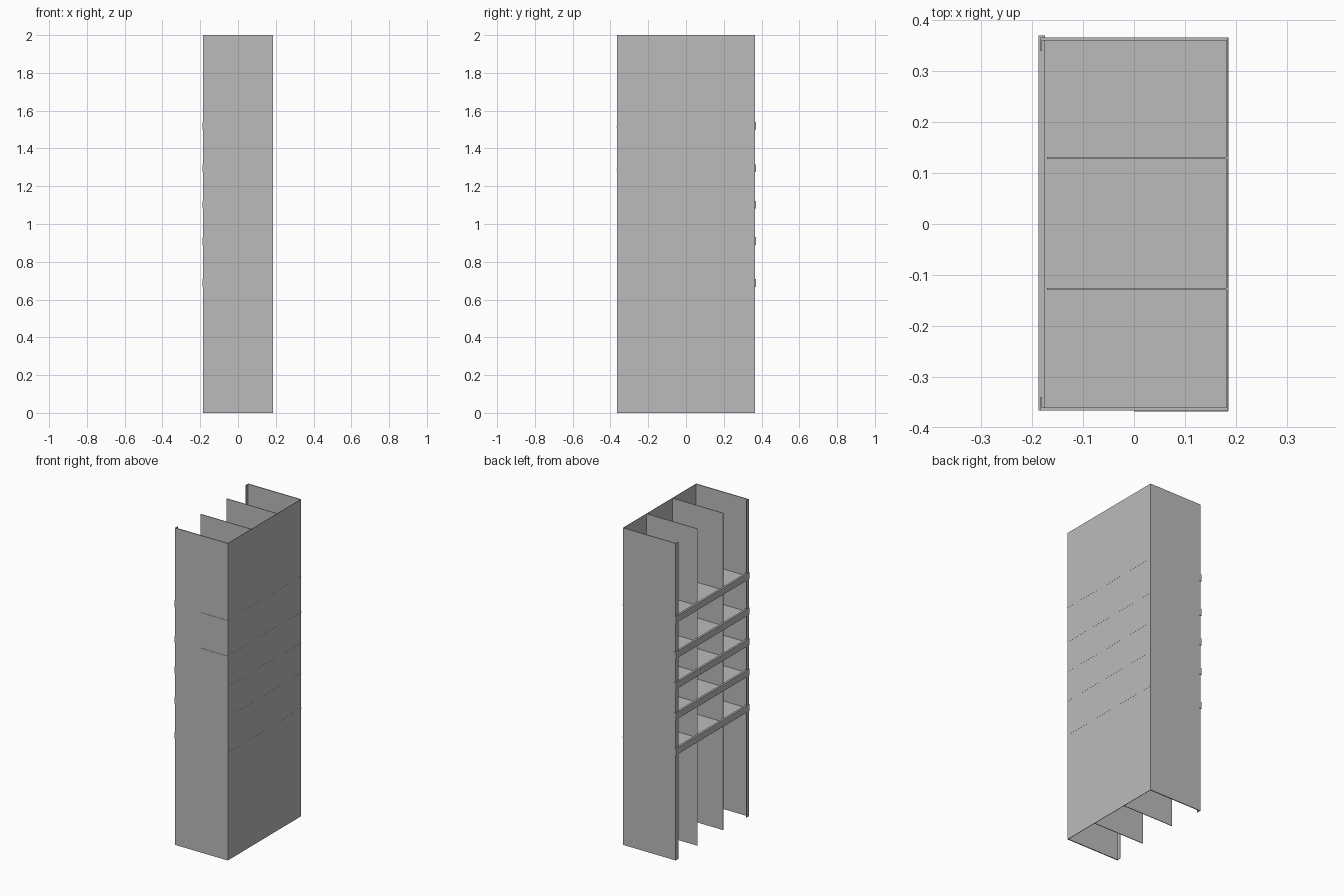
import bpy

old = bpy.data.objects.get("Cube")
if old:
    bpy.data.objects.remove(old, do_unlink=True)

grey = bpy.data.materials.new("painted_grey")
grey.use_nodes = True
COLOUR = (0.5, 0.5, 0.5, 1)
grey.diffuse_color = COLOUR
grey.node_tree.nodes["Principled BSDF"].inputs["Base Color"].default_value = COLOUR


def box(name, xs, ys, zs):
    """Flat-sided box spanning the given ranges."""
    spans = (xs, ys, zs)
    bpy.ops.mesh.primitive_cube_add(size=1, location=[(a + b) / 2 for a, b in spans])
    ob = bpy.context.object
    ob.name = name
    ob.scale = [b - a for a, b in spans]
    bpy.ops.object.transform_apply(location=False, rotation=False, scale=True)
    ob.data.materials.append(grey)
    return ob


OPEN, CLOSED = -0.184, 0.185     # x of the open side and of the closed panel
HALF = 0.366                     # half of the width along y
FULL = (0, 2)

# Closed panel
box("back_panel", (CLOSED - 0.003, CLOSED), (-HALF, HALF), FULL)

# End panels with an inward flange at the open side
for side, s in (("front", -1), ("rear", 1)):
    box(side + "_end_panel", (OPEN, CLOSED), sorted((s * 0.36, s * HALF)), FULL)
    box(side + "_flange", (OPEN, OPEN + 0.003), sorted((s * 0.34, s * HALF)), FULL)

# Upright dividers
for side, y in (("front", -0.128), ("rear", 0.13)):
    box(side + "_divider", (-0.171, CLOSED + 0.0005), (y - 0.002, y + 0.002), FULL)

# Shelves, each with a rail along its open edge
for i, z in enumerate((0.68, 0.903, 1.095, 1.288, 1.513)):
    box(f"shelf_{i + 1}", (-0.176, CLOSED + 0.0005), (-HALF, HALF), (z - 0.002, z + 0.002))
    box(f"shelf_rail_{i + 1}", (-0.188, -0.175), (-HALF, 0.37), (z - 0.014, z + 0.028))

# Narrow shelf edges showing through the front end panel
for i, z in enumerate((1.288, 1.513)):
    box(f"shelf_edge_{i + 1}", (0, CLOSED), (-0.368, -HALF), (z - 0.002, z + 0.002))
